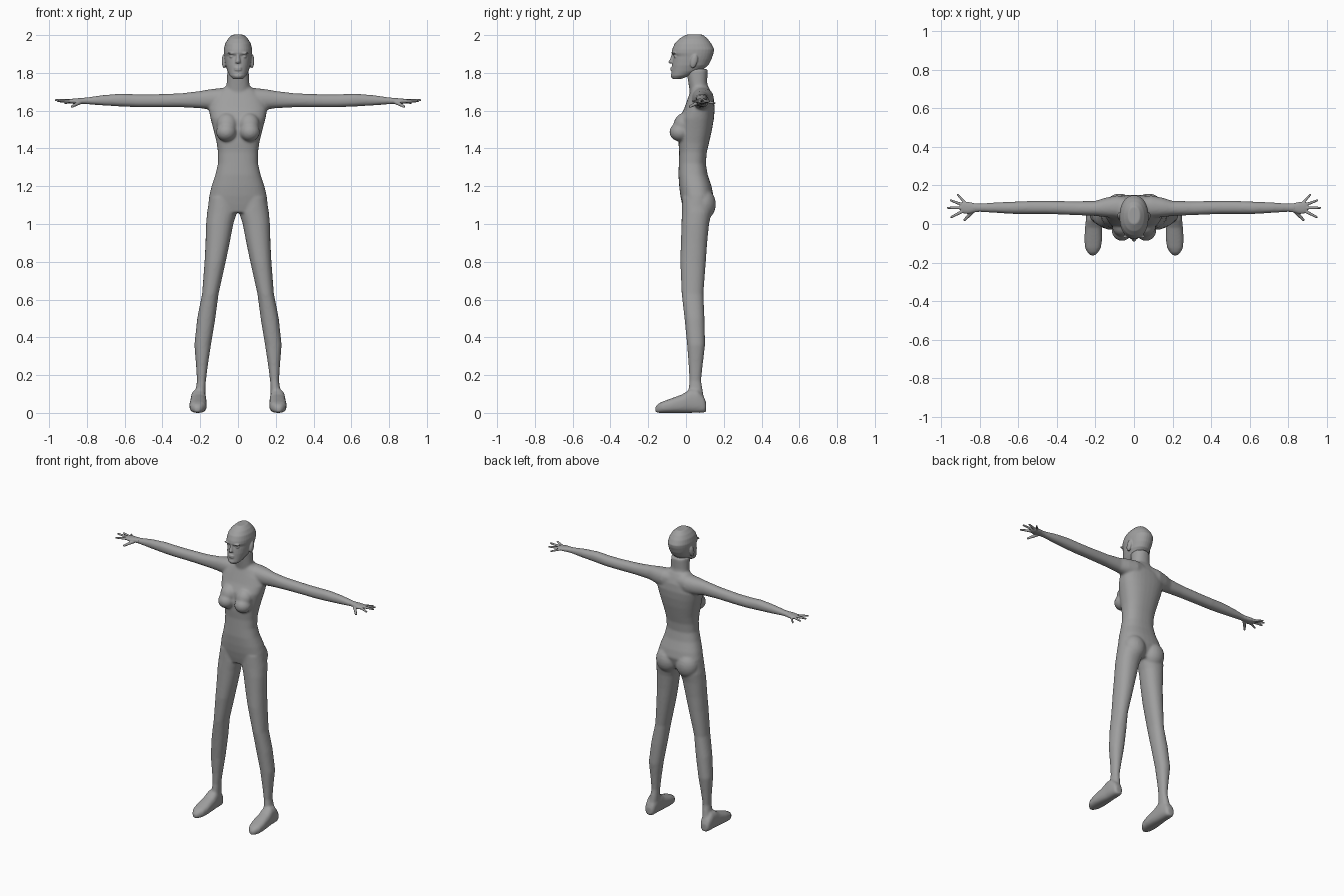
import bpy, bmesh, math
from mathutils import Vector, Matrix

skin = bpy.data.materials.new("grey")
skin.diffuse_color = (0.35, 0.35, 0.35, 1)


def loft(bm, axis, sections, s=1, p=2.2, n=24):
    """Closed skin through rings (pos, a0, a1, b0, b1) standing across an axis."""
    others = [i for i in range(3) if i != axis]
    rings = []
    for pos, a0, a1, b0, b1 in sections:
        ring = []
        for k in range(n):
            t = 2 * math.pi * k / n
            c, d = math.cos(t), math.sin(t)
            co = Vector((0, 0, 0))
            co[axis] = pos
            co[others[0]] = (a0 + a1) / 2 + (a1 - a0) / 2 * math.copysign(abs(c) ** (2 / p), c)
            co[others[1]] = (b0 + b1) / 2 + (b1 - b0) / 2 * math.copysign(abs(d) ** (2 / p), d)
            co.x *= s
            ring.append(bm.verts.new(co))
        rings.append(ring)
    faces = [bm.faces.new(rings[0]), bm.faces.new(rings[-1])]
    for r, q in zip(rings, rings[1:]):
        for k in range(n):
            j = (k + 1) % n
            faces.append(bm.faces.new((r[k], r[j], q[j], q[k])))
    bmesh.ops.recalc_face_normals(bm, faces=faces)


def ball(bm, loc, size, tilt=0):
    m = Matrix.Translation(loc) @ Matrix.Rotation(tilt, 4, 'X') @ Matrix.Diagonal((*size, 1))
    bmesh.ops.create_uvsphere(bm, u_segments=20, v_segments=12, radius=1, matrix=m)


def tube(bm, a, b, r1, r2):
    a, b = Vector(a), Vector(b)
    m = Matrix.Translation((a + b) / 2) @ (b - a).to_track_quat('Z', 'Y').to_matrix().to_4x4()
    bmesh.ops.create_cone(bm, cap_ends=True, segments=10, radius1=r1, radius2=r2,
                          depth=(b - a).length, matrix=m)


def finish(bm, name, voxel, smooth):
    """Fuse the overlapping volumes into one smooth skin."""
    me = bpy.data.meshes.new(name)
    bm.to_mesh(me)
    bm.free()
    me.materials.append(skin)
    ob = bpy.data.objects.new(name, me)
    bpy.context.collection.objects.link(ob)
    mod = ob.modifiers.new("fuse", 'REMESH')
    mod.mode = 'VOXEL'
    mod.voxel_size = voxel
    mod.use_smooth_shade = True
    mod = ob.modifiers.new("soften", 'SMOOTH')
    mod.factor = 0.5
    mod.iterations = smooth


# Torso: height, half width, front y, back y
torso = [(1.06, .13, -.01, .11), (1.10, .158, -.02, .13), (1.15, .152, -.03, .145),
         (1.20, .14, -.036, .135), (1.26, .12, -.04, .115), (1.32, .106, -.038, .105),
         (1.38, .106, -.036, .11), (1.43, .113, -.04, .122), (1.50, .13, -.04, .138),
         (1.56, .146, -.035, .148), (1.61, .155, -.01, .152), (1.66, .14, .008, .147),
         (1.70, .105, .022, .132), (1.725, .07, .03, .12)]
body = bmesh.new()
loft(body, 2, [(z, -w, w, f, b) for z, w, f, b in torso], p=2.4, n=32)
# Neck
loft(body, 2, [(1.64, -.07, .07, .01, .13), (1.70, -.064, .064, .02, .12),
               (1.75, -.06, .06, .012, .112), (1.82, -.056, .056, .0, .115)])

for s in (-1, 1):
    # Bust and buttocks
    ball(body, (.062 * s, -.032, 1.487), (.054, .056, .05))
    ball(body, (.058 * s, -.015, 1.53), (.055, .05, .06), -.4)
    ball(body, (.075 * s, .09, 1.105), (.076, .068, .085))
    # Leg
    loft(body, 2, [(1.14, .01, .15, -.02, .13), (1.06, .006, .164, -.022, .135),
                   (1.00, .025, .169, -.024, .122), (.90, .044, .172, -.027, .112),
                   (.80, .065, .177, -.03, .105), (.63, .103, .19, -.023, .092),
                   (.50, .12, .216, -.008, .098), (.36, .143, .231, .006, .101),
                   (.25, .16, .222, .014, .088), (.17, .17, .217, .018, .08),
                   (.11, .172, .226, .012, .09), (.04, .175, .24, .015, .1)], s)
    # Foot
    loft(body, 1, [(.107, .19, .23, .008, .055), (.095, .176, .242, 0, .085),
                   (.06, .17, .248, 0, .125), (.02, .168, .25, 0, .125),
                   (-.02, .166, .254, 0, .098), (-.08, .165, .258, 0, .076),
                   (-.125, .172, .254, 0, .06), (-.15, .188, .24, 0, .047),
                   (-.163, .203, .227, .006, .03)], s, p=2.6)
    # Arm
    loft(body, 0, [(.02, .025, .14, 1.60, 1.725), (.09, .03, .148, 1.60, 1.72),
                   (.15, .036, .136, 1.606, 1.713), (.20, .042, .12, 1.613, 1.704),
                   (.30, .046, .118, 1.618, 1.692), (.45, .052, .12, 1.618, 1.686),
                   (.53, .052, .12, 1.618, 1.686), (.62, .052, .116, 1.622, 1.69),
                   (.72, .058, .112, 1.628, 1.682), (.80, .063, .106, 1.634, 1.67),
                   (.84, .062, .108, 1.634, 1.668)], s)
finish(body, "body", .007, 6)

# Head: height, half width, front y, back y
skull = [(1.768, .026, -.07, -.025), (1.785, .044, -.078, .02), (1.81, .056, -.076, .08),
         (1.84, .066, -.074, .118), (1.872, .071, -.07, .135), (1.888, .073, -.066, .14),
         (1.905, .075, -.077, .146), (1.925, .075, -.073, .149), (1.955, .068, -.06, .134),
         (1.98, .053, -.037, .115), (1.995, .038, -.012, .098), (2.002, .03, 0, .09)]
head = bmesh.new()
loft(head, 2, [(z, -w, w, f, b) for z, w, f, b in skull], n=32)
# Nose, lips and chin
tube(head, (0, -.068, 1.9), (0, -.075, 1.852), .007, .015)
ball(head, (0, -.083, 1.858), (.009, .01, .009))
for z in (1.826, 1.816):
    ball(head, (0, -.073, z), (.02, .01, .006))
ball(head, (0, -.068, 1.785), (.024, .013, .014))
for s in (-1, 1):
    # Eyes, brows and ears
    ball(head, (.032 * s, -.053, 1.886), (.014, .012, .008))
    ball(head, (.033 * s, -.064, 1.904), (.024, .011, .006))
    ball(head, (.074 * s, .042, 1.862), (.012, .019, .038), -.25)
finish(head, "head", .004, 3)

# Hands: finger root, finger tip, root radius
fingers = [((.875, .108, 1.648), (.915, .152, 1.64), .008),
           ((.885, .098, 1.651), (.95, .122, 1.65), .009),
           ((.888, .084, 1.652), (.965, .084, 1.656), .009),
           ((.885, .068, 1.65), (.948, .036, 1.652), .009),
           ((.835, .068, 1.645), (.878, .022, 1.622), .011)]
for side, s in (("left", 1), ("right", -1)):
    hand = bmesh.new()
    loft(hand, 0, [(.80, .064, .105, 1.635, 1.669), (.83, .06, .108, 1.635, 1.667),
                   (.86, .052, .115, 1.635, 1.665), (.885, .055, .116, 1.638, 1.662),
                   (.90, .064, .108, 1.643, 1.659)], s)
    for a, b, r in fingers:
        a, b = Vector((a[0] * s, *a[1:])), Vector((b[0] * s, *b[1:]))
        tube(hand, a, b, r, r * .65)
        ball(hand, b, (r * .65,) * 3)
    finish(hand, side + "_hand", .003, 2)
